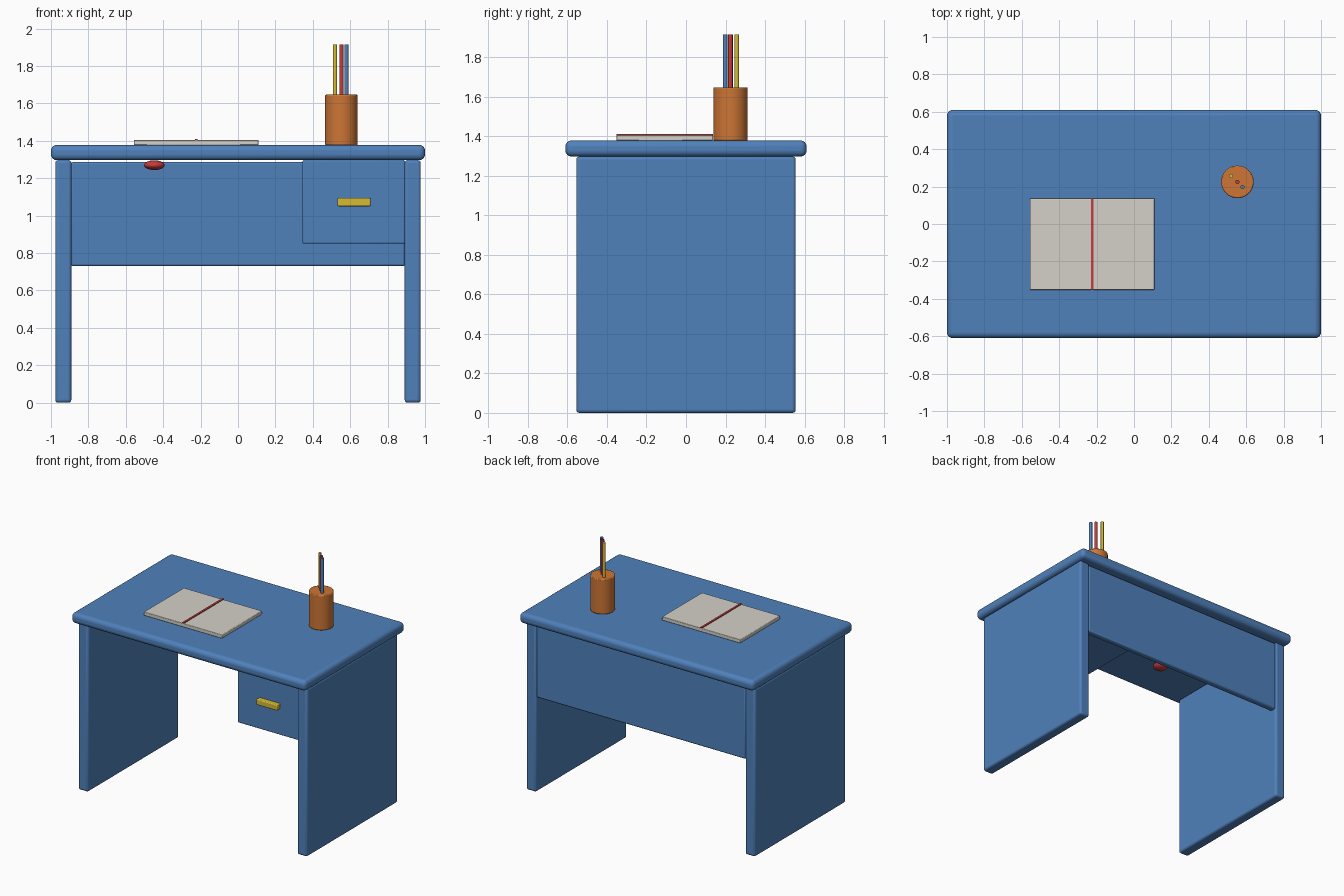
import bpy, math

if "Cube" in bpy.data.objects:
    bpy.data.objects.remove(bpy.data.objects["Cube"])

def material(name, rgb):
    m = bpy.data.materials.new(name)
    m.diffuse_color = (*rgb, 1)
    m.use_nodes = True
    m.node_tree.nodes["Principled BSDF"].inputs["Base Color"].default_value = m.diffuse_color
    return m

BLUE = material("desk blue", (0.08, 0.22, 0.50))
ORANGE = material("cup orange", (0.61, 0.18, 0.035))
YELLOW = material("yellow", (0.67, 0.50, 0.035))
RED = material("red", (0.56, 0.045, 0.045))
PAPER = material("paper", (0.66, 0.64, 0.58))

def finish(ob, name, mat, bevel=0, segments=3):
    ob.name = name
    ob.data.materials.append(mat)
    if bevel:
        b = ob.modifiers.new("bevel", 'BEVEL')
        b.width, b.segments = bevel, segments
        b.limit_method = 'ANGLE'
    bpy.ops.object.shade_smooth_by_angle(angle=math.radians(35))
    return ob

def box(name, x, y, z, mat, bevel=0, segments=3):
    """Box from (min, max) ranges on each axis."""
    bpy.ops.mesh.primitive_cube_add(size=1, location=[(a + b) / 2 for a, b in (x, y, z)])
    ob = bpy.context.object
    ob.scale = [b - a for a, b in (x, y, z)]
    bpy.ops.object.transform_apply(location=False, rotation=False, scale=True)
    return finish(ob, name, mat, bevel, segments)

def cylinder(name, x, y, z, r, mat, sides, bevel=0):
    bpy.ops.mesh.primitive_cylinder_add(vertices=sides, radius=r, depth=z[1] - z[0],
                                        location=(x, y, sum(z) / 2))
    return finish(bpy.context.object, name, mat, bevel, 2)

# Desk body
box("desktop", (-1, 1), (-0.61, 0.61), (1.297, 1.378), BLUE, 0.03, 4)
for side, x in (("left", (-0.977, -0.891)), ("right", (0.891, 0.977))):
    box(side + "_side_panel", x, (-0.555, 0.555), (0, 1.297), BLUE, 0.016)
box("back_panel", (-0.893, 0.893), (0.50, 0.55), (0.73, 1.287), BLUE, 0.012)

# Drawer and handle
box("drawer", (0.345, 0.893), (-0.50, 0.51), (0.85, 1.297), BLUE, 0.008)
box("drawer_handle", (0.532, 0.708), (-0.537, -0.495), (1.05, 1.094), YELLOW, 0.006)

# Button under the desktop
bpy.ops.mesh.primitive_uv_sphere_add(segments=32, ring_count=16, radius=1, location=(-0.447, -0.23, 1.27))
bpy.context.object.scale = (0.055, 0.055, 0.026)
finish(bpy.context.object, "hidden_button", RED)

# Open book with a centre line
box("open_book", (-0.557, 0.11), (-0.352, 0.136), (1.377, 1.405), PAPER, 0.004, 2)
box("book_centre_line", (-0.231, -0.216), (-0.352, 0.136), (1.403, 1.411), RED)

# Cup with pencils
cylinder("pencil_cup", 0.553, 0.225, (1.377, 1.647), 0.087, ORANGE, 48, 0.006)
for name, x, y, mat in (("yellow", 0.519, 0.257, YELLOW), ("red", 0.553, 0.225, RED), ("blue", 0.58, 0.198, BLUE)):
    cylinder(name + "_pencil", x, y, (1.60, 1.915), 0.0115, mat, 16)
